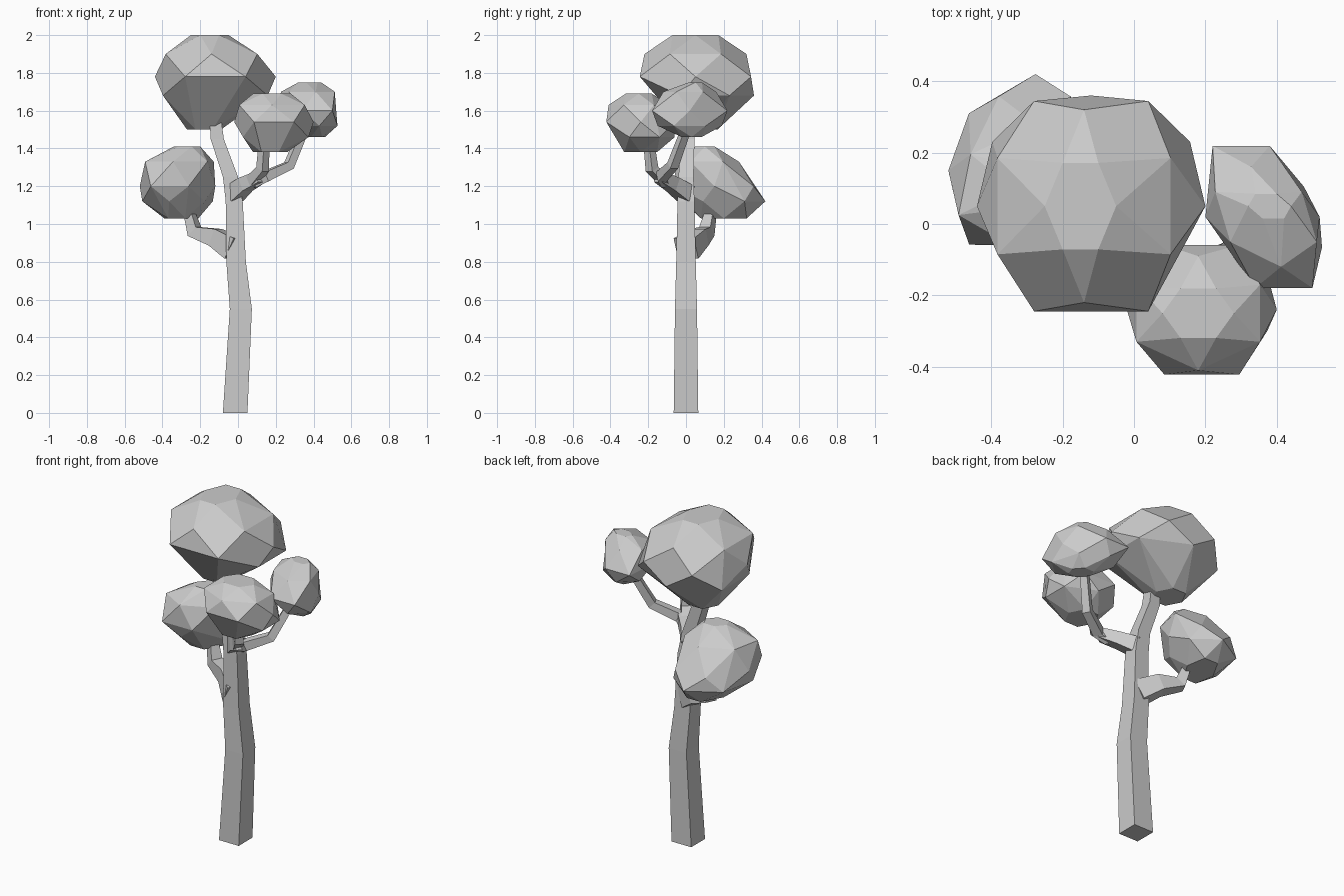
import bpy
import bmesh
from math import cos, pi, sin
from mathutils import Vector

default_cube = bpy.data.objects.get("Cube")
if default_cube:
    bpy.data.objects.remove(default_cube, do_unlink=True)

UP = Vector((0, 0, 1))

# One plain clay colour for the whole tree
clay = bpy.data.materials.new("clay_grey")
clay.use_nodes = True
clay.diffuse_color = (0.6, 0.6, 0.6, 1)
shader = clay.node_tree.nodes["Principled BSDF"]
shader.inputs["Base Color"].default_value = clay.diffuse_color


def finish(bm, name):
    """Turn a bmesh into a flat shaded object."""
    bmesh.ops.recalc_face_normals(bm, faces=bm.faces)
    mesh = bpy.data.meshes.new(name)
    bm.to_mesh(mesh)
    bm.free()
    mesh.materials.append(clay)
    obj = bpy.data.objects.new(name, mesh)
    bpy.context.collection.objects.link(obj)


def limb(name, heading, start_width, end_width, path, level=False):
    """Sweep a tapering square section along a path of points."""
    bm = bmesh.new()
    centres = [Vector(point) for point in path]
    side = UP.cross(Vector(heading)).normalized()
    last = len(centres) - 1
    rings = []
    for i, centre in enumerate(centres):
        tangent = centres[min(i + 1, last)] - centres[max(i - 1, 0)]
        across = (UP if level else tangent).cross(side).normalized()
        half = (start_width + (end_width - start_width) * i / last) / 2
        square = (-side - across, side - across, side + across, across - side)
        rings.append([bm.verts.new(centre + half * corner) for corner in square])
    for low, high in zip(rings, rings[1:]):
        for k in range(len(low)):
            n = (k + 1) % len(low)
            bm.faces.new((low[k], low[n], high[n], high[k]))
    bm.faces.new(rings[0][::-1])
    bm.faces.new(rings[-1])
    finish(bm, name)


def foliage(name, layers, lean=0, sides=6):
    """Wrap a faceted clump around staggered elliptical layers.

    Each layer is (height, centre x, centre y, radius x, radius y);
    lean slides the back of the clump sideways against its front.
    """
    bm = bmesh.new()
    for i, (z, x, y, radius_x, radius_y) in enumerate(layers):
        for k in range(sides):
            angle = 2 * pi * (k + (i % 2) / 2) / sides
            depth = radius_y * sin(angle)
            width = radius_x * cos(angle) + lean * depth
            bm.verts.new((x + width, y + depth, z))
    hull = bmesh.ops.convex_hull(bm, input=bm.verts)
    spare = {item for item in hull["geom_interior"] + hull["geom_unused"]
             if isinstance(item, bmesh.types.BMVert)}
    bmesh.ops.delete(bm, geom=list(spare), context="VERTS")
    # Merge nearly flat neighbours into larger facets
    bmesh.ops.dissolve_limit(bm, angle_limit=0.2, verts=bm.verts, edges=bm.edges)
    finish(bm, name)


# Trunk, bending gently and narrowing at the fork
limb("trunk", (1, 0, 0), 0.13, 0.09, [
    (-0.015, 0, 0), (0.015, 0, 0.55), (-0.01, 0, 0.8), (-0.02, 0, 1.12)],
    level=True)
limb("upper_trunk", (1, 0, 0), 0.09, 0.06, [
    (-0.02, 0, 1.12), (-0.04, 0, 1.25), (-0.11, 0.01, 1.45), (-0.12, 0.01, 1.56)],
    level=True)

# Branches leaving the trunk
limb("lower_right_branch", (-2, 1, 0), 0.12, 0.04, [
    (-0.02, 0, 0.87), (-0.12, 0.07, 0.93), (-0.23, 0.11, 0.96), (-0.27, 0.14, 1.1)])
limb("fork_base", (1, -1, 0), 0.09, 0.06, [
    (-0.02, 0, 1.16), (0.04, -0.07, 1.21), (0.12, -0.14, 1.25)])
limb("front_branch", (1, -1, 0), 0.06, 0.04, [
    (0.07, -0.1, 1.22), (0.13, -0.18, 1.29), (0.14, -0.2, 1.46)])
limb("left_branch", (2, 1, 0), 0.06, 0.04, [
    (0.07, -0.11, 1.22), (0.14, -0.13, 1.25), (0.27, -0.07, 1.31), (0.35, 0, 1.5)])

# Large clump at the top
foliage("crown_foliage", [
    (2, -0.15, 0.05, 0.1, 0.14),
    (1.9, -0.14, 0.05, 0.28, 0.27),
    (1.78, -0.12, 0.05, 0.32, 0.34),
    (1.68, -0.12, 0.1, 0.32, 0.26),
    (1.5, -0.18, 0.08, 0.09, 0.1)])

# Low clump on the right, stretched towards the back
foliage("lower_right_foliage", [
    (1.41, -0.27, 0.1, 0.07, 0.06),
    (1.33, -0.31, 0.11, 0.19, 0.17),
    (1.2, -0.32, 0.15, 0.2, 0.24),
    (1.12, -0.32, 0.2, 0.19, 0.22),
    (1.03, -0.3, 0.2, 0.09, 0.14)], lean=0.2)

# Clump reaching out over the front
foliage("front_foliage", [
    (1.69, 0.18, -0.25, 0.1, 0.08),
    (1.63, 0.18, -0.25, 0.2, 0.16),
    (1.54, 0.19, -0.24, 0.21, 0.21),
    (1.46, 0.2, -0.22, 0.2, 0.16),
    (1.38, 0.17, -0.24, 0.09, 0.1)])

# Clump at the far left
foliage("left_foliage", [
    (1.75, 0.38, 0.05, 0.06, 0.04),
    (1.7, 0.37, 0.02, 0.14, 0.14),
    (1.6, 0.36, 0.02, 0.16, 0.23),
    (1.52, 0.38, 0.02, 0.14, 0.17),
    (1.46, 0.4, 0.03, 0.06, 0.06)], lean=-0.3)
